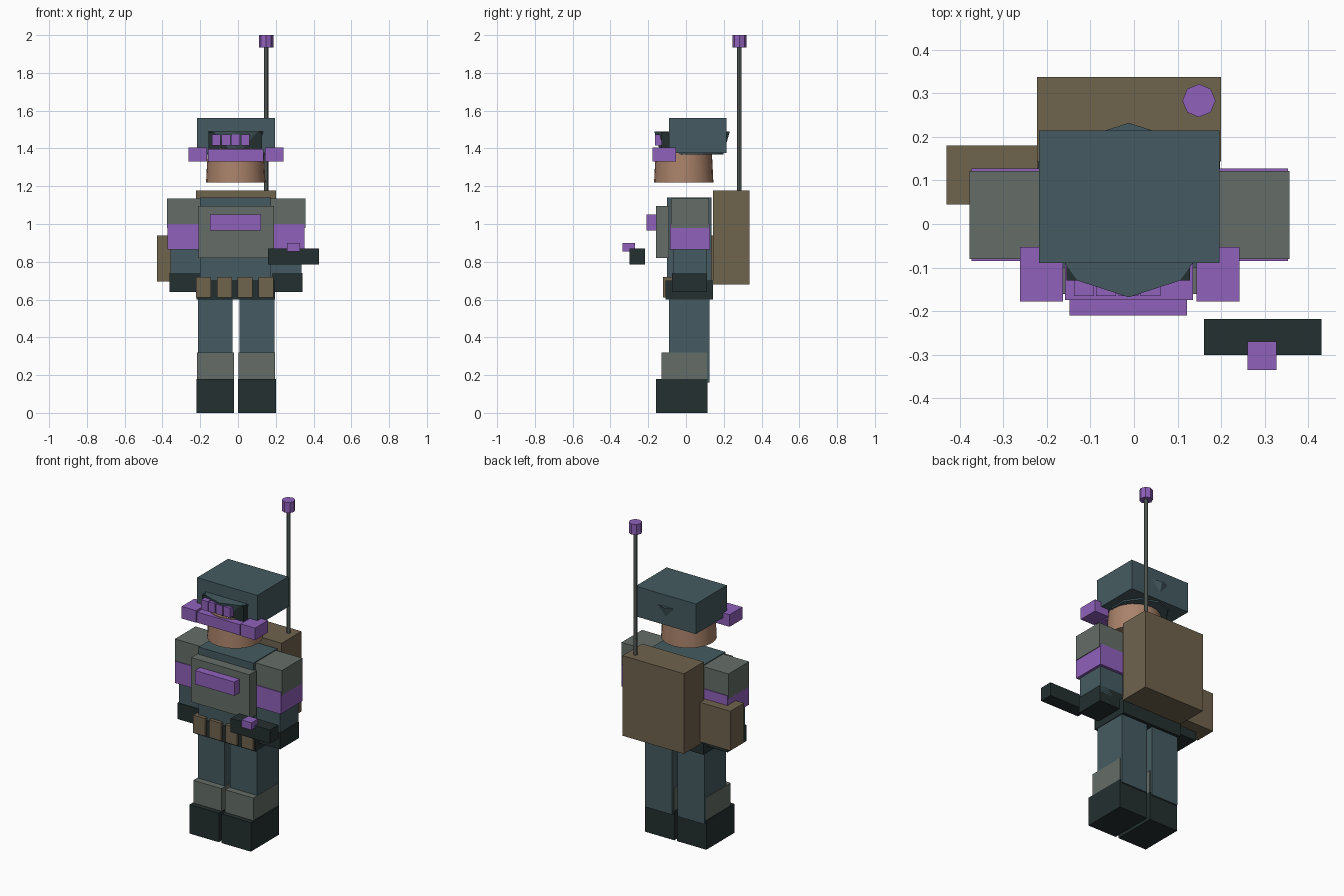
import bpy

CX = -0.01  # body centre line


def material(name, r, g, b):
    m = bpy.data.materials.new(name)
    m.diffuse_color = (r, g, b, 1)
    return m


teal = material("teal", 0.060, 0.105, 0.120)
purple = material("purple", 0.280, 0.120, 0.500)
brown = material("brown", 0.160, 0.125, 0.076)
sage = material("sage", 0.130, 0.155, 0.138)
dark = material("dark", 0.018, 0.029, 0.029)
skin = material("skin", 0.400, 0.225, 0.145)


def box(name, x, y, z, mat):
    """Box from its (min, max) extents."""
    bpy.ops.mesh.primitive_cube_add(size=1)
    o = bpy.context.object
    o.name = name
    for v in o.data.vertices:
        v.co = [(r[0] + r[1]) / 2 + c * (r[1] - r[0]) for c, r in zip(v.co, (x, y, z))]
    o.data.materials.append(mat)
    return o


def pair(name, x, y, z, mat):
    """Two boxes mirrored about the body centre; x is measured from it."""
    box("right_" + name, (CX - x[1], CX - x[0]), y, z, mat)
    box("left_" + name, (CX + x[0], CX + x[1]), y, z, mat)


def tube(name, sides, r1, r2, x, y, z, mat, smooth=False):
    bpy.ops.mesh.primitive_cone_add(vertices=sides, radius1=r1, radius2=r2, depth=z[1] - z[0],
                                    location=(x, y, (z[0] + z[1]) / 2))
    o = bpy.context.object
    o.name = name
    o.data.materials.append(mat)
    if smooth:
        bpy.ops.object.shade_smooth_by_angle()
    return o


# Legs
pair("boot", (0.01, 0.21), (-0.16, 0.115), (0, 0.18), dark)
pair("leg", (0.018, 0.203), (-0.09, 0.125), (0.16, 0.65), teal)
pair("shin_guard", (0.012, 0.206), (-0.13, 0.11), (0.17, 0.32), sage)

# Belt with front pouches
box("belt", (-0.22, 0.197), (-0.108, 0.143), (0.60, 0.70), dark)
for i in range(4):
    x = -0.222 + i * 0.11
    box(f"belt_pouch_{i + 1}", (x, x + 0.08), (-0.122, -0.07), (0.61, 0.72), brown)
box("hip_bag", (-0.43, -0.22), (0.045, 0.18), (0.695, 0.94), brown)

# Torso and chest armour
box("torso", (-0.2, 0.175), (-0.1, 0.135), (0.65, 1.14), teal)
box("chest_plate", (-0.21, 0.19), (-0.16, -0.09), (0.82, 1.095), sage)
box("chest_bar", (-0.148, 0.122), (-0.21, -0.15), (0.965, 1.05), purple)

# Arms
pair("arm", (0.185, 0.347), (-0.07, 0.11), (0.70, 1.13), teal)
pair("shoulder_pad", (0.178, 0.367), (-0.08, 0.122), (0.98, 1.135), sage)
pair("arm_band", (0.182, 0.363), (-0.085, 0.127), (0.865, 1.0), purple)
pair("glove", (0.19, 0.352), (-0.075, 0.11), (0.64, 0.74), dark)

# Hand-held device floating in front
box("device", (0.16, 0.43), (-0.30, -0.218), (0.785, 0.87), dark)
box("device_button", (0.26, 0.327), (-0.335, -0.27), (0.855, 0.90), purple)

# Backpack and antenna
box("backpack", (-0.222, 0.2), (0.143, 0.337), (0.68, 1.177), brown)
tube("antenna", 8, 0.012, 0.012, 0.149, 0.283, (1.15, 1.95), sage)
tube("antenna_tip", 8, 0.038, 0.038, 0.149, 0.283, (1.935, 2.0), purple)

# Head and helmet
tube("head", 24, 0.157, 0.148, -0.012, -0.012, (1.22, 1.40), skin, True)
box("helmet", (-0.218, 0.196), (-0.09, 0.214), (1.375, 1.562), teal)
tube("helmet_liner", 10, 0.165, 0.2, -0.012, 0.032, (1.367, 1.49), teal)
box("brow_band", (-0.155, 0.128), (-0.13, -0.08), (1.385, 1.488), dark)

# Goggles
box("goggle_bar", (-0.158, 0.135), (-0.174, -0.08), (1.33, 1.396), purple)
pair("goggle_end", (0.153, 0.252), (-0.178, -0.053), (1.33, 1.405), purple)
for i in range(4):
    x = -0.138 + i * 0.051
    box(f"brow_light_{i + 1}", (x, x + 0.046), (-0.165, -0.12), (1.415, 1.475), purple)
